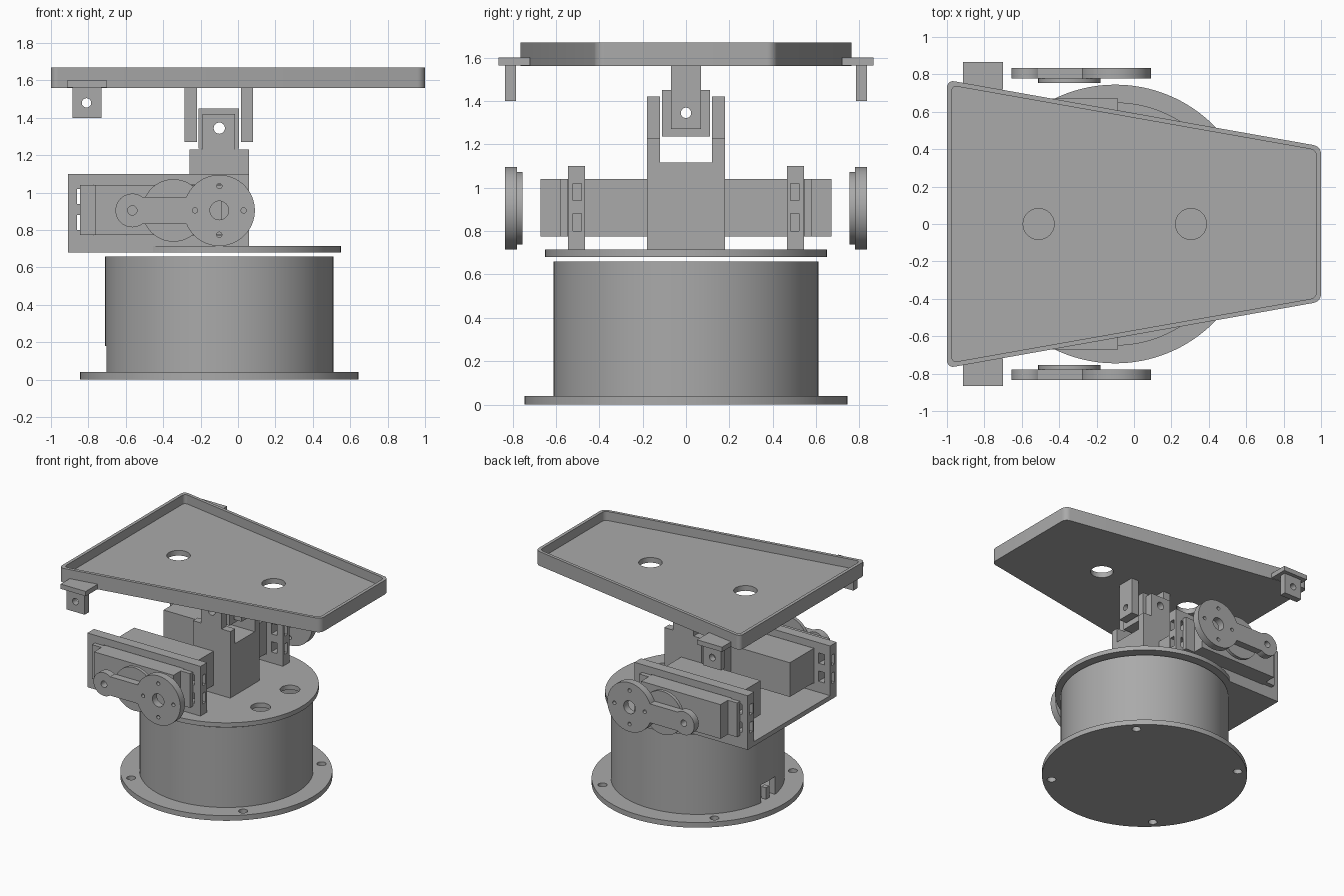
import bpy, bmesh
from math import pi
from mathutils import Matrix, Vector

if "Cube" in bpy.data.objects:
    bpy.data.objects.remove(bpy.data.objects["Cube"])

grey = bpy.data.materials.new("plain_grey")
grey.use_nodes = True
colour = (0.4, 0.4, 0.4, 1)
grey.diffuse_color = colour
grey.node_tree.nodes["Principled BSDF"].inputs["Base Color"].default_value = colour


def finish(name, bm):
    bmesh.ops.recalc_face_normals(bm, faces=bm.faces)
    mesh = bpy.data.meshes.new(name)
    bm.to_mesh(mesh)
    bm.free()
    mesh.materials.append(grey)
    ob = bpy.data.objects.new(name, mesh)
    bpy.context.collection.objects.link(ob)
    return ob


def box(name, x, y, z):
    """Box from three (low, high) ranges."""
    bm = bmesh.new()
    bmesh.ops.create_cube(bm, size=1)
    for v in bm.verts:
        v.co = Vector([(r[0] + r[1]) / 2 + c * (r[1] - r[0]) for r, c in zip((x, y, z), v.co)])
    return finish(name, bm)


def cyl(name, centre, radius, depth, axis="Z", sides=64):
    bm = bmesh.new()
    bmesh.ops.create_cone(bm, cap_ends=True, segments=sides, radius1=radius, radius2=radius, depth=depth)
    turn = {"X": Matrix.Rotation(pi / 2, 4, "Y"), "Y": Matrix.Rotation(pi / 2, 4, "X"), "Z": Matrix()}[axis]
    bm.transform(Matrix.Translation(centre) @ turn)
    return finish(name, bm)


def prism(name, points, z0, z1, corner):
    """Upright prism with rounded corners."""
    bm = bmesh.new()
    face = bm.faces.new([bm.verts.new((x, y, z0)) for x, y in points])
    new = bmesh.ops.extrude_face_region(bm, geom=[face])["geom"]
    bmesh.ops.translate(bm, vec=(0, 0, z1 - z0), verts=[g for g in new if isinstance(g, bmesh.types.BMVert)])
    upright = [e for e in bm.edges if abs(e.verts[0].co.z - e.verts[1].co.z) > 0.01]
    bmesh.ops.bevel(bm, geom=upright, offset=corner, segments=6, profile=0.5, affect="EDGES")
    return finish(name, bm)


def select(ob):
    bpy.ops.object.select_all(action="DESELECT")
    ob.select_set(True)
    bpy.context.view_layer.objects.active = ob


def combine(ob, others, operation="DIFFERENCE"):
    select(ob)
    for other in others:
        mod = ob.modifiers.new("combine", "BOOLEAN")
        mod.operation = operation
        mod.solver = "EXACT"
        mod.object = other
        bpy.ops.object.modifier_apply(modifier=mod.name)
        bpy.data.objects.remove(other)
    return ob


def hole(x, y, z, radius, depth, axis="Z"):
    return cyl("hole_cutter", (x, y, z), radius, depth, axis, 32)


CX = -0.10       # shared turning axis
HZ = 0.905       # servo shaft height

# Base drum with flange, bolt holes and cable notch
base = cyl("base_drum", (CX, 0, 0.33), 0.61, 0.66, sides=128)
flange = cyl("flange", (CX, 0, 0.02), 0.745, 0.04, sides=128)
combine(base, [flange], "UNION")
combine(base, [cyl("bore", (CX, 0, 0.45), 0.56, 0.82, sides=128)])
combine(base, [hole(CX + 0.48 * i, 0.48 * j, 0.02, 0.032, 0.2) for i in (-1, 1) for j in (-1, 1)])
combine(base, [box("notch", (-0.76, -0.6), (-0.085, 0.085), (0.04, 0.18))])
box("cable_divider", (-0.70, -0.66), (-0.02, 0.02), (0.04, 0.13))

# Turntable disc merged with the rectangular servo floor
turntable = cyl("turntable", (CX, 0, 0.6975), 0.65, 0.035, sides=128)
combine(turntable, [box("floor", (-0.91, 0.06), (-0.545, 0.545), (0.68, 0.715))], "UNION")
combine(turntable, [hole(0.32, 0.18 * s, 0.7, 0.07, 0.2) for s in (-1, 1)])

# Central fork with a see-through slot
fork = box("fork", (-0.26, 0.06), (-0.18, 0.18), (0.715, 1.23))
combine(fork, [box("prongs", (-0.19, -0.015), (-0.18, 0.18), (1.1, 1.42))], "UNION")
combine(fork, [box("slot", (-0.4, 0.2), (-0.12, 0.12), (1.115, 1.6)),
               hole(CX, 0, 1.345, 0.03, 1, "Y")])

# Joint block pivoting both ways
joint = box("joint_block", (-0.21, 0.005), (-0.11, 0.11), (1.235, 1.45))
combine(joint, [hole(CX, 0, 1.345, 0.03, 1, "Y"), hole(CX, 0, 1.345, 0.024, 1, "X")])

# Tray with raised rim
outline = [(-1, -0.77), (1, -0.415), (1, 0.415), (-1, 0.77)]
inside = [(-0.975, -0.74), (0.975, -0.395), (0.975, 0.395), (-0.975, 0.74)]
tray = prism("tray", outline, 1.56, 1.67, 0.04)
combine(tray, [prism("pocket", inside, 1.60, 1.8, 0.03)])
combine(tray, [hole(x, 0, 1.6, 0.083, 0.4) for x in (-0.51, 0.305)])

# Hangers below the tray
for name, x in (("rear_hanger", (-0.285, -0.22)), ("front_hanger", (0.015, 0.08))):
    hanger = box(name, x, (-0.07, 0.07), (1.27, 1.56))
    combine(hanger, [hole(CX, 0, 1.345, 0.024, 1, "X")])

for side, s in (("right", -1), ("left", 1)):
    def span(a, b):
        return tuple(sorted((a * s, b * s)))

    # Servo wall: window for the body, T-shaped screw slots at both ends
    wall = box(side + "_servo_wall", (-0.91, 0.06), span(0.465, 0.545), (0.715, 1.10))
    combine(wall, [box("window", (-0.77, -0.08), span(0.4, 0.6), (0.77, 1.045))])
    for z in (0.80, 0.94):
        for x in ((-0.86, -0.81), (-0.04, 0.01)):
            combine(wall, [box("slot", x, span(0.4, 0.6), (z, z + 0.08))])
        for x in ((-1, -0.84), (-0.01, 0.2)):
            combine(wall, [box("slot", x, span(0.482, 0.522), (z, z + 0.08))])

    # Servo body and mounting ears
    box(side + "_servo_body", (-0.765, -0.085), span(0.18, 0.67), (0.775, 1.04))
    box(side + "_servo_ears", (-0.845, -0.005), span(0.546, 0.58), (0.775, 1.04))

    # Servo arm: large disc, link and small eye
    arm = cyl(side + "_servo_arm", (CX, 0.807 * s, HZ), 0.19, 0.056, "Y", 96)
    combine(arm, [box("link", (-0.565, CX), span(0.779, 0.835), (HZ - 0.073, HZ + 0.073)),
                  cyl("eye", (-0.565, 0.807 * s, HZ), 0.09, 0.056, "Y")], "UNION")
    combine(arm, [hole(CX, 0.8 * s, HZ, 0.05, 0.2, "Y"), hole(-0.565, 0.8 * s, HZ, 0.025, 0.2, "Y")])
    combine(arm, [hole(CX + dx, 0.8 * s, HZ + dz, 0.014, 0.2, "Y")
                  for dx, dz in ((0.13, 0), (-0.13, 0), (0, 0.13), (0, -0.13))])
    cyl(side + "_servo_horn", (-0.345, 0.766 * s, HZ), 0.167, 0.026, "Y")

    # Tray corner bracket
    bracket = box(side + "_tray_bracket", (-0.915, -0.70), span(0.72, 0.865), (1.563, 1.60))
    combine(bracket, [box("tab", (-0.885, -0.73), span(0.785, 0.835), (1.40, 1.58))], "UNION")
    combine(bracket, [hole(-0.81, 0.8 * s, 1.48, 0.025, 0.3, "Y")])

# Smooth the round parts while keeping sharp edges
for ob in [o for o in bpy.context.collection.objects if o.type == "MESH"]:
    select(ob)
    bpy.ops.object.shade_smooth_by_angle(angle=pi / 6)
